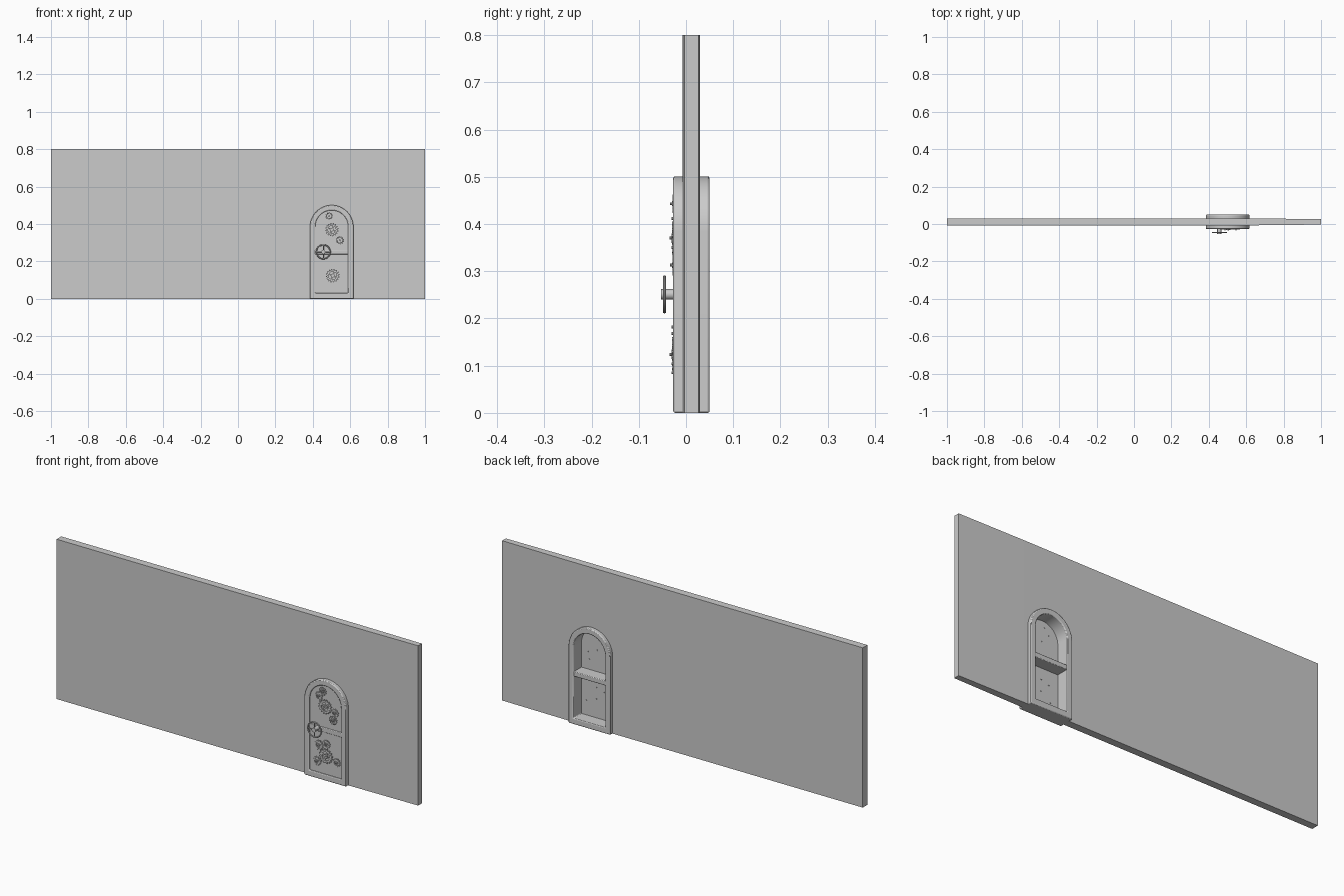
import bpy, bmesh
from math import pi, sin, cos
from mathutils import Matrix

if "Cube" in bpy.data.objects:
    bpy.data.objects.remove(bpy.data.objects["Cube"])

CX = 0.501  # door centre


def finish(bm, name, bevel=0.0, smooth=True):
    bmesh.ops.recalc_face_normals(bm, faces=bm.faces)
    me = bpy.data.meshes.new(name)
    bm.to_mesh(me)
    bm.free()
    ob = bpy.data.objects.new(name, me)
    bpy.context.collection.objects.link(ob)
    bpy.context.view_layer.objects.active = ob
    ob.select_set(True)
    if bevel:
        m = ob.modifiers.new("bevel", "BEVEL")
        m.width, m.segments, m.limit_method = bevel, 2, 'ANGLE'
    if smooth:
        bpy.ops.object.shade_smooth_by_angle()
    ob.select_set(False)
    return ob


def arch(half, bottom, spring, n=24):
    """Arched door outline, from bottom right round to bottom left."""
    pts = [(CX + half, bottom)]
    pts += [(CX + half * cos(pi * i / n), spring + half * sin(pi * i / n)) for i in range(n + 1)]
    return pts + [(CX - half, bottom)]


def prism(bm, pts, y0, y1):
    """Extrude an xz outline from y0 to y1."""
    f = bm.faces.new([bm.verts.new((x, y0, z)) for x, z in pts])
    r = bmesh.ops.extrude_face_region(bm, geom=[f])
    for v in r['geom']:
        if isinstance(v, bmesh.types.BMVert):
            v.co.y = y1


def rod(bm, x, z, r, y0, y1, n=16):
    """Cylinder along y."""
    m = Matrix.Translation((x, (y0 + y1) / 2, z)) @ Matrix.Rotation(pi / 2, 4, 'X')
    bmesh.ops.create_cone(bm, cap_ends=True, segments=n, radius1=r, radius2=r,
                          depth=abs(y1 - y0), matrix=m)


# wall with an arched notch for the door, thinning towards its right end
bm = bmesh.new()
notch = arch(0.108, 0, 0.385)
prism(bm, [(-1, 0), (-1, 0.8), (1, 0.8), (1, 0)] + notch, -0.007, 0.03)
bmesh.ops.bisect_plane(bm, geom=bm.verts[:] + bm.edges[:] + bm.faces[:],
                       plane_co=(0.64, 0, 0), plane_no=(1, 0, 0))
for v in bm.verts:
    if v.co.x > 0.99:
        v.co.y = -0.003 if v.co.y < 0 else 0.026
finish(bm, "wall", smooth=False)

# door frame: ring between two arched outlines
bm = bmesh.new()
outer, inner = arch(0.116, 0, 0.385), arch(0.088, 0.03, 0.385)
loops = [[bm.verts.new((x, y, z)) for x, z in pts]
         for pts, y in ((outer, -0.027), (outer, 0.05), (inner, 0.05), (inner, -0.027))]
n = len(outer)
for k in range(4):
    a, b = loops[k], loops[(k + 1) % 4]
    for i in range(n):
        j = (i + 1) % n
        bm.faces.new((a[i], a[j], b[j], b[i]))
finish(bm, "door_frame", 0.004)

# cross rail between the upper and lower panels
bm = bmesh.new()
prism(bm, [(CX - 0.09, 0.238), (CX + 0.09, 0.238), (CX + 0.09, 0.262), (CX - 0.09, 0.262)],
      -0.023, 0.046)
finish(bm, "cross_rail", 0.003)

# thin door panel near the front face
bm = bmesh.new()
prism(bm, arch(0.09, 0.028, 0.385), -0.020, -0.014)
finish(bm, "door_panel")


# gears with axles that poke through the panel
def gear(name, x, z, r, teeth, y=-0.0245):
    bm = bmesh.new()
    outline, inside = [], []
    for i in range(teeth):
        for k, s in ((0, 0.8), (0.28, 1), (0.55, 1), (0.8, 0.8)):
            a = 2 * pi * (i + k) / teeth
            outline.append((x + r * s * cos(a), z + r * s * sin(a)))
            inside.append((x + r * 0.58 * cos(a), z + r * 0.58 * sin(a)))
    rings = [[bm.verts.new((p, yy, q)) for p, q in pts] for pts, yy in
             ((outline, y - 0.0025), (outline, y + 0.0025),
              (inside, y + 0.0025), (inside, y - 0.0025))]
    m = len(outline)
    for k in range(4):
        a, b = rings[k], rings[(k + 1) % 4]
        for i in range(m):
            j = (i + 1) % m
            bm.faces.new((a[i], a[j], b[j], b[i]))
    # spokes, hub and axle
    for i in range(2):
        mat = (Matrix.Translation((x, y, z)) @ Matrix.Rotation(i * pi / 2 + 0.4, 4, 'Y')
               @ Matrix.Diagonal((r * 1.3, 0.003, r * 0.2, 1)))
        bmesh.ops.create_cube(bm, size=1, matrix=mat)
    rod(bm, x, z, r * 0.27, y - 0.004, y + 0.004)
    rod(bm, x, z, 0.003, y - 0.008, -0.011, 10)
    finish(bm, name)


gears = [(0.487, 0.443, 0.020, 10, -0.026), (0.463, 0.412, 0.021, 12, -0.0225),
         (0.502, 0.370, 0.036, 16, -0.027), (0.553, 0.350, 0.020, 10, -0.0225),
         (0.545, 0.313, 0.022, 12, -0.026),
         (0.464, 0.168, 0.024, 12, -0.0225), (0.506, 0.182, 0.021, 12, -0.0225),
         (0.506, 0.124, 0.037, 16, -0.027), (0.454, 0.085, 0.022, 12, -0.0225),
         (0.562, 0.104, 0.021, 12, -0.0225)]
for i, g in enumerate(gears):
    gear(f"gear_{i + 1}", *g)

# hand wheel: rim, four spokes and hub
WX, WZ, WY = 0.456, 0.251, -0.0455
bm = bmesh.new()
R, t, N, M = 0.037, 0.0035, 40, 8
ring = [[bm.verts.new((WX + (R + t * cos(2 * pi * j / M)) * cos(2 * pi * i / N),
                       WY + t * sin(2 * pi * j / M),
                       WZ + (R + t * cos(2 * pi * j / M)) * sin(2 * pi * i / N)))
         for j in range(M)] for i in range(N)]
for i in range(N):
    for j in range(M):
        a, b, k = ring[i], ring[(i + 1) % N], (j + 1) % M
        bm.faces.new((a[j], b[j], b[k], a[k]))
for i in range(2):
    mat = Matrix.Translation((WX, WY, WZ)) @ Matrix.Rotation(i * pi / 2, 4, 'Y')
    bmesh.ops.create_cone(bm, cap_ends=True, segments=10, radius1=0.003, radius2=0.003,
                          depth=2 * R, matrix=mat)
rod(bm, WX, WZ, 0.011, -0.053, -0.018, 24)
finish(bm, "hand_wheel")
